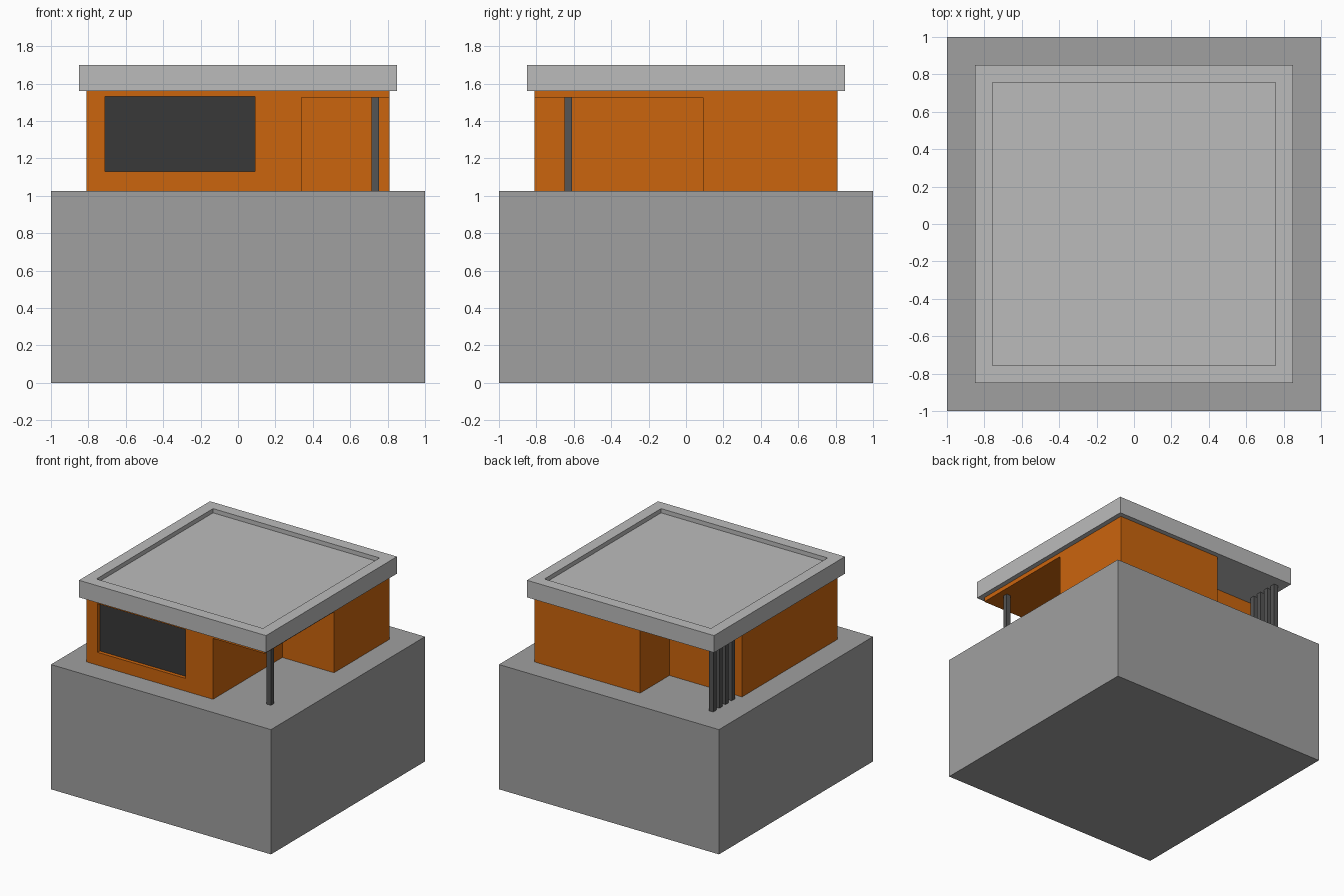
import bpy

if "Cube" in bpy.data.objects:
    bpy.data.objects.remove(bpy.data.objects["Cube"])


def material(name, rgb):
    mat = bpy.data.materials.new(name)
    mat.diffuse_color = (*rgb, 1.0)
    mat.use_nodes = True
    mat.node_tree.nodes["Principled BSDF"].inputs["Base Color"].default_value = mat.diffuse_color
    return mat


def box(name, x, y, z, mat=None):
    """Axis-aligned box from (min, max) ranges."""
    bpy.ops.mesh.primitive_cube_add(size=1)
    ob = bpy.context.object
    ob.name = name
    ranges = (x, y, z)
    ob.location = [(a + b) / 2 for a, b in ranges]
    ob.scale = [b - a for a, b in ranges]
    bpy.ops.object.transform_apply(location=True, rotation=True, scale=True)
    if mat:
        ob.data.materials.append(mat)
    return ob


def carve(target, x, y, z):
    """Cut a box-shaped recess out of the target."""
    cutter = box("cutter", x, y, z)
    cutter.hide_render = True
    mod = target.modifiers.new("carve", 'BOOLEAN')
    mod.operation = 'DIFFERENCE'
    mod.solver = 'EXACT'
    mod.object = cutter
    bpy.context.view_layer.objects.active = target
    bpy.ops.object.modifier_apply(modifier=mod.name)
    bpy.data.objects.remove(cutter, do_unlink=True)


orange = material("orange_wall", (0.6, 0.13, 0.004))
concrete = material("base_grey", (0.35, 0.35, 0.35))
light = material("roof_grey", (0.5, 0.5, 0.5))
steel = material("post_grey", (0.09, 0.09, 0.09))
dark = material("dark_glass", (0.04, 0.04, 0.04))

GROUND = 1.025   # top of the base
EAVES = 1.56     # underside of the roof
W = 0.81         # half width of the walls

# Base block
box("base", (-1, 1), (-1, 1), (0, GROUND), concrete)

# Walls with porch, open back corner and window recess
walls = box("walls", (-W, W), (-W, W), (GROUND, EAVES), orange)
carve(walls, (0.34, 1), (-1, 0.09), (0.9, 1.525))
carve(walls, (-1, -0.15), (0.43, 1), (0.9, 1.7))
carve(walls, (-0.71, 0.09), (-1, -0.76), (1.13, 1.53))

# Window pane set back in its recess
box("window_glass", (-0.71, 0.09), (-0.78, -0.76), (1.13, 1.53), dark)

# Roof slab with a sunken top
roof = box("roof", (-0.85, 0.85), (-0.85, 0.85), (EAVES, 1.70), light)
carve(roof, (-0.757, 0.757), (-0.757, 0.757), (1.665, 1.8))

# Single porch post and row of back corner posts
box("porch_post", (0.715, 0.755), (-0.65, -0.61), (GROUND, 1.525), steel)
for i in range(4):
    y = 0.49 + 0.08 * i
    box(f"corner_post_{i + 1}", (-0.787, -0.747), (y, y + 0.04), (GROUND, EAVES), steel)
